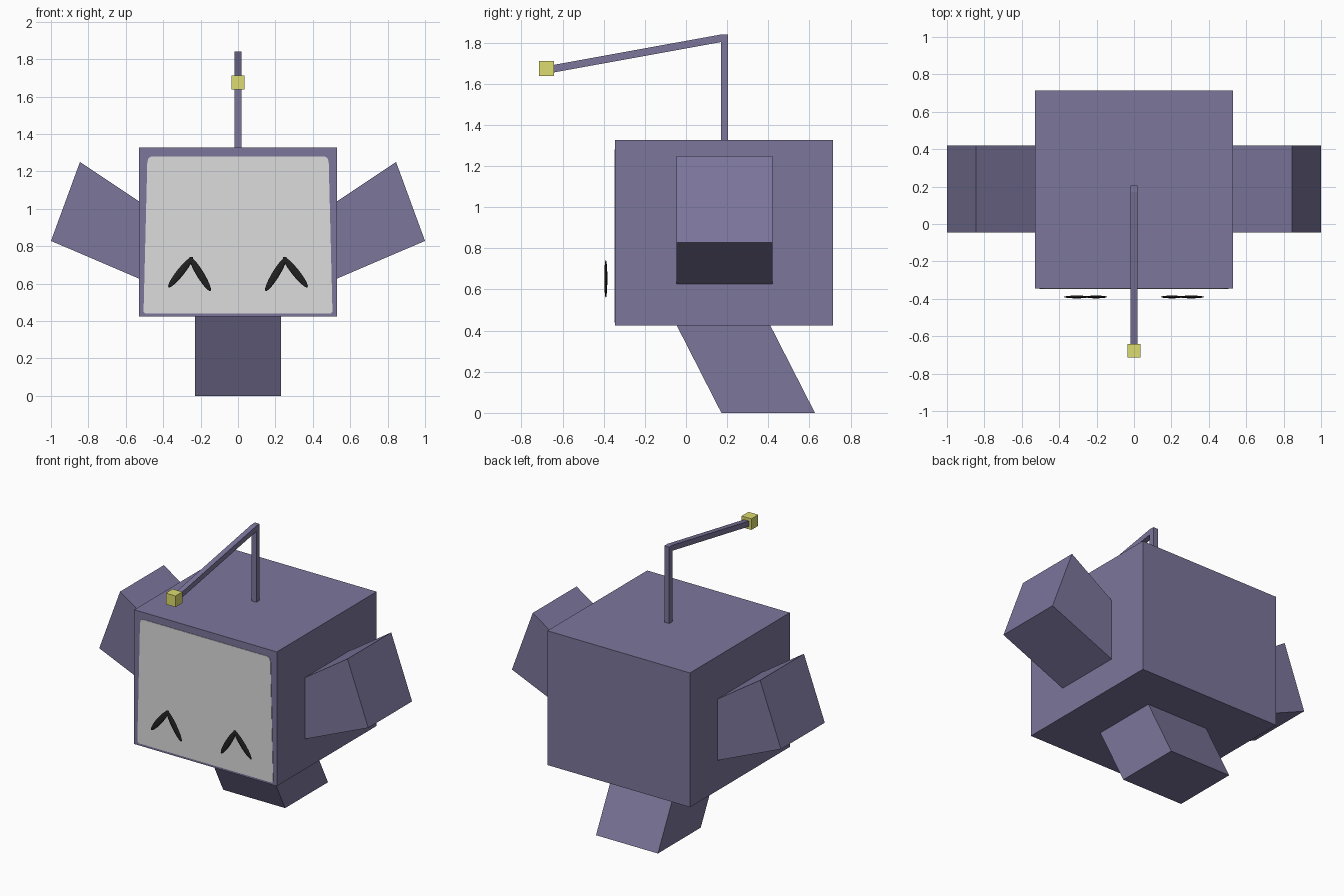
import bpy, bmesh, math
from mathutils import Matrix, Vector

cube = bpy.data.objects.get("Cube")
if cube:
    bpy.data.objects.remove(cube, do_unlink=True)


def material(name, rgb):
    m = bpy.data.materials.new(name)
    m.use_nodes = True
    colour = (*rgb, 1)
    m.diffuse_color = colour
    m.node_tree.nodes["Principled BSDF"].inputs["Base Color"].default_value = colour
    return m


purple = material("dusty purple", (0.20, 0.18, 0.33))
grey = material("screen grey", (0.72, 0.72, 0.72))
yellow = material("lamp yellow", (0.72, 0.72, 0.16))
black = material("eye black", (0.015, 0.015, 0.015))


def finish(name, bm, mat):
    bmesh.ops.recalc_face_normals(bm, faces=bm.faces)
    mesh = bpy.data.meshes.new(name)
    bm.to_mesh(mesh)
    bm.free()
    mesh.materials.append(mat)
    obj = bpy.data.objects.new(name, mesh)
    bpy.context.collection.objects.link(obj)
    return obj


def prism(name, profile, axis, low, high, mat):
    """Extrude a 2D profile along x (profile in y, z) or y (profile in x, z)."""
    bm = bmesh.new()
    place = (lambda a, b: (low, a, b)) if axis == "x" else (lambda a, b: (a, low, b))
    face = bm.faces.new([bm.verts.new(place(a, b)) for a, b in profile])
    new = bmesh.ops.extrude_face_region(bm, geom=[face])["geom"]
    step = Vector((high - low, 0, 0) if axis == "x" else (0, high - low, 0))
    bmesh.ops.translate(bm, vec=step, verts=[g for g in new if isinstance(g, bmesh.types.BMVert)])
    return finish(name, bm, mat)


def rect(a0, a1, b0, b1):
    return [(a0, b0), (a1, b0), (a1, b1), (a0, b1)]


# Head and body block
prism("body", rect(-0.345, 0.715, 0.425, 1.327), "x", -0.53, 0.53, purple)

# Slanted single leg
prism("leg", [(-0.045, 0.425), (0.41, 0.425), (0.627, 0), (0.172, 0)], "x", -0.23, 0.23, purple)

# Bent antenna with lamp at the tip
prism("antenna", [(0.17, 1.327), (0.205, 1.327), (0.205, 1.84), (0.17, 1.84),
                  (-0.645, 1.692), (-0.645, 1.655), (0.17, 1.803)], "x", -0.018, 0.018, purple)
prism("antenna_lamp", rect(-0.715, -0.642, 1.637, 1.712), "x", -0.036, 0.036, yellow)

# Face screen: tapered panel with clipped upper corners
half = [(0.495, 0.44), (0.505, 0.45), (0.485, 1.25), (0.478, 1.272), (0.46, 1.28)]
prism("screen", half + [(-x, z) for x, z in reversed(half)], "y", -0.348, -0.344, grey)


def eye_stroke(name, start, end, width):
    """Flattened ellipsoid between two points of the face plane."""
    a, b = Vector((start[0], -0.39, start[1])), Vector((end[0], -0.39, end[1]))
    d = b - a
    bm = bmesh.new()
    bmesh.ops.create_uvsphere(bm, u_segments=16, v_segments=12, radius=1)
    turn = Matrix.Rotation(math.atan2(d.x, d.z), 4, "Y")
    size = Matrix.Diagonal((width / 2, 0.0075, d.length / 2, 1))
    bmesh.ops.transform(bm, matrix=Matrix.Translation((a + b) / 2) @ turn @ size, verts=bm.verts)
    finish(name, bm, black)


# Mirrored arms and eyes
for side, s in (("left", 1), ("right", -1)):
    arm = [(0.53, 0.627), (1.0, 0.828), (0.845, 1.25), (0.53, 1.04)]
    prism(side + "_arm", [(s * x, z) for x, z in arm], "y", -0.045, 0.42, purple)
    eye_stroke(side + "_eye_inner_stroke", (s * 0.147, 0.56), (s * 0.258, 0.742), 0.04)
    eye_stroke(side + "_eye_outer_stroke", (s * 0.372, 0.58), (s * 0.242, 0.742), 0.04)
